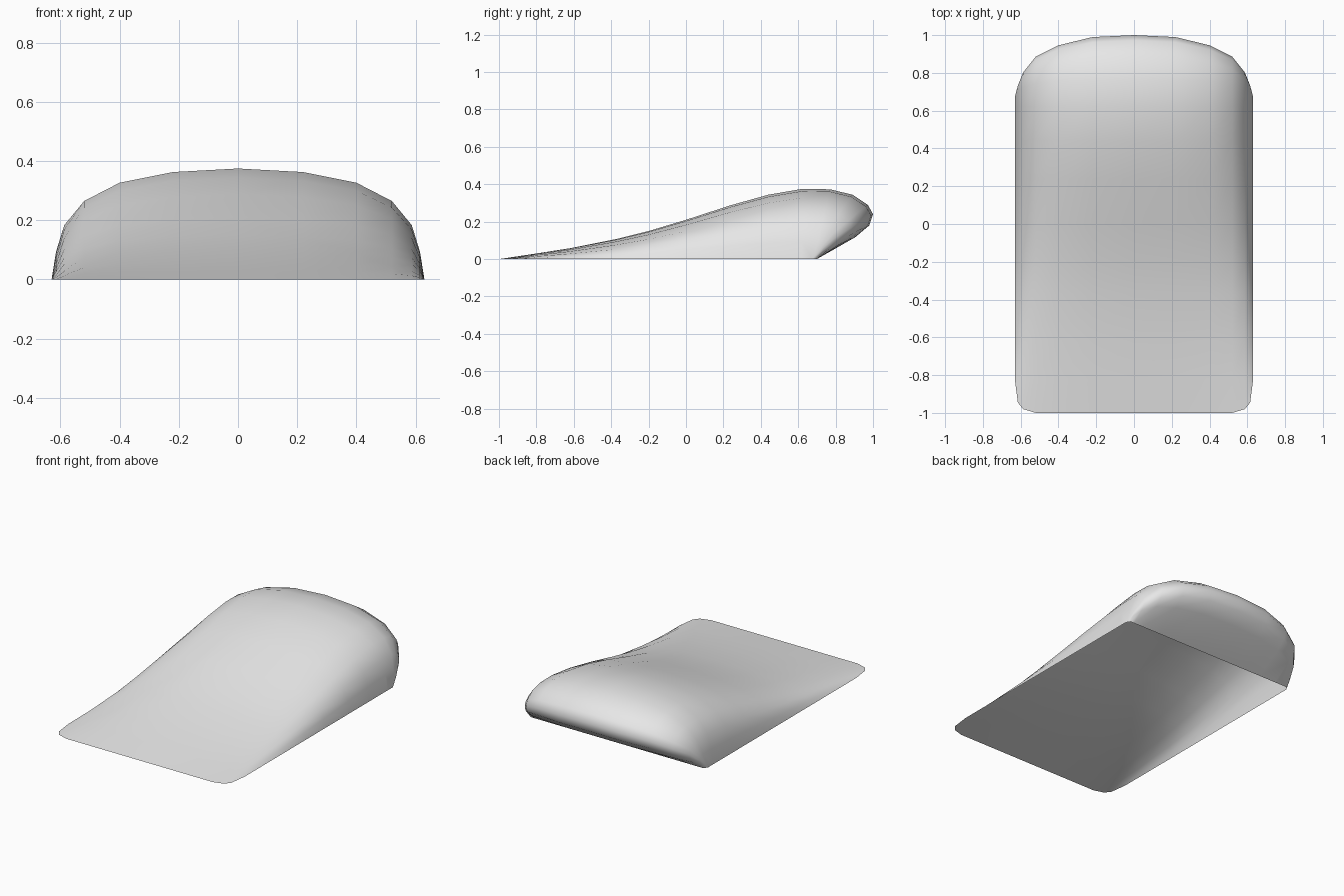
import bpy
import bmesh

cube = bpy.data.objects.get("Cube")
if cube:
    bpy.data.objects.remove(cube, do_unlink=True)

# Centre-line profile (y, z): front tip, over the hump, round the tail, to the heel
HEEL = 0.7
profile = [(-1, 0), (-0.82, 0.027), (-0.62, 0.058), (-0.37, 0.108), (-0.2, 0.15),
           (0, 0.21), (0.24, 0.288), (0.44, 0.344), (0.62, 0.375), (0.77, 0.373),
           (0.89, 0.344), (0.972, 0.29), (1, 0.24), (0.98, 0.18), (0.905, 0.117),
           (HEEL, 0)]

# Half-width stations: x, height scale, tail scale, front limit, heel limit
half = [(0, 1, 1, -1, HEEL), (0.22, 0.968, 0.965, -1, HEEL),
        (0.4, 0.872, 0.82, -1, HEEL), (0.52, 0.707, 0.62, -1, HEEL),
        (0.587, 0.49, 0.34, -0.98, HEEL), (0.615, 0.25, 0.11, -0.945, HEEL),
        (0.63, 0, 0, -0.83, 0.675)]
stations = [(-x, *rest) for x, *rest in reversed(half[1:])] + half

# Open-bottomed wedge shell: each station shrinks the profile towards its footprint
bm = bmesh.new()
columns = []
for x, rise, tail, front, heel in stations:
    column = []
    for y, z in profile:
        foot = min(max(y, front), heel)
        overhang = max(y - HEEL, 0) * tail
        column.append(bm.verts.new((x, foot + overhang, z * rise)))
    columns.append(column)
for a, b in zip(columns, columns[1:]):
    for i in range(len(profile) - 1):
        bm.faces.new((a[i], b[i], b[i + 1], a[i + 1])).smooth = True
bmesh.ops.remove_doubles(bm, verts=bm.verts, dist=0.0005)

mesh = bpy.data.meshes.new("wedge_shell")
bm.to_mesh(mesh)
bm.free()
shell = bpy.data.objects.new("wedge_shell", mesh)
bpy.context.collection.objects.link(shell)

# Plain light grey
grey = bpy.data.materials.new("light grey")
grey.use_nodes = True
colour = (0.8, 0.8, 0.8, 1)
grey.diffuse_color = colour
grey.node_tree.nodes["Principled BSDF"].inputs["Base Color"].default_value = colour
mesh.materials.append(grey)
